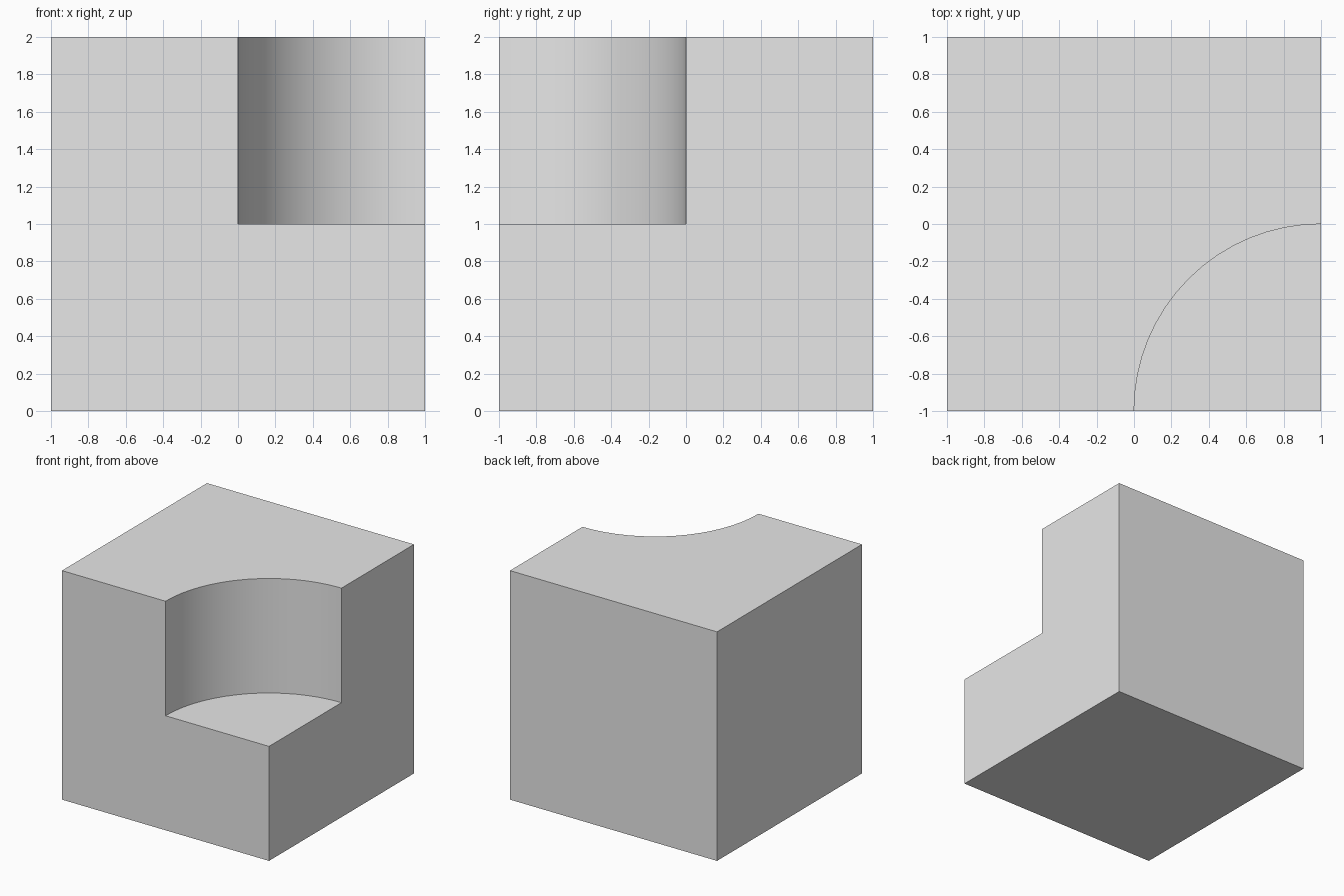
import bpy
import math

# Remove the default cube
default = bpy.data.objects.get("Cube")
if default:
    bpy.data.objects.remove(default, do_unlink=True)

# Plain grey material
grey = bpy.data.materials.new("light_grey")
grey.use_nodes = True
colour = (0.8, 0.8, 0.8, 1.0)
grey.diffuse_color = colour
grey.node_tree.nodes["Principled BSDF"].inputs["Base Color"].default_value = colour

# Solid block
bpy.ops.mesh.primitive_cube_add(size=2, location=(0, 0, 1))
block = bpy.context.object
block.name = "notched_block"
block.data.materials.append(grey)

# Round cutter standing on the front left corner, upper half only
bpy.ops.mesh.primitive_cylinder_add(vertices=64, radius=1, depth=2, location=(1, -1, 2))
cutter = bpy.context.object
cutter.name = "corner_cutter"
cutter.hide_render = True
cutter.data.materials.append(grey)

# Carve the quarter-round notch
notch = block.modifiers.new("corner_notch", "BOOLEAN")
notch.operation = "DIFFERENCE"
notch.solver = "EXACT"
notch.object = cutter
bpy.ops.object.select_all(action="DESELECT")
block.select_set(True)
bpy.context.view_layer.objects.active = block
bpy.ops.object.modifier_apply(modifier=notch.name)
bpy.data.objects.remove(cutter, do_unlink=True)

# Smooth the curved wall, keep the edges crisp
bpy.ops.object.shade_smooth_by_angle(angle=math.radians(30))
